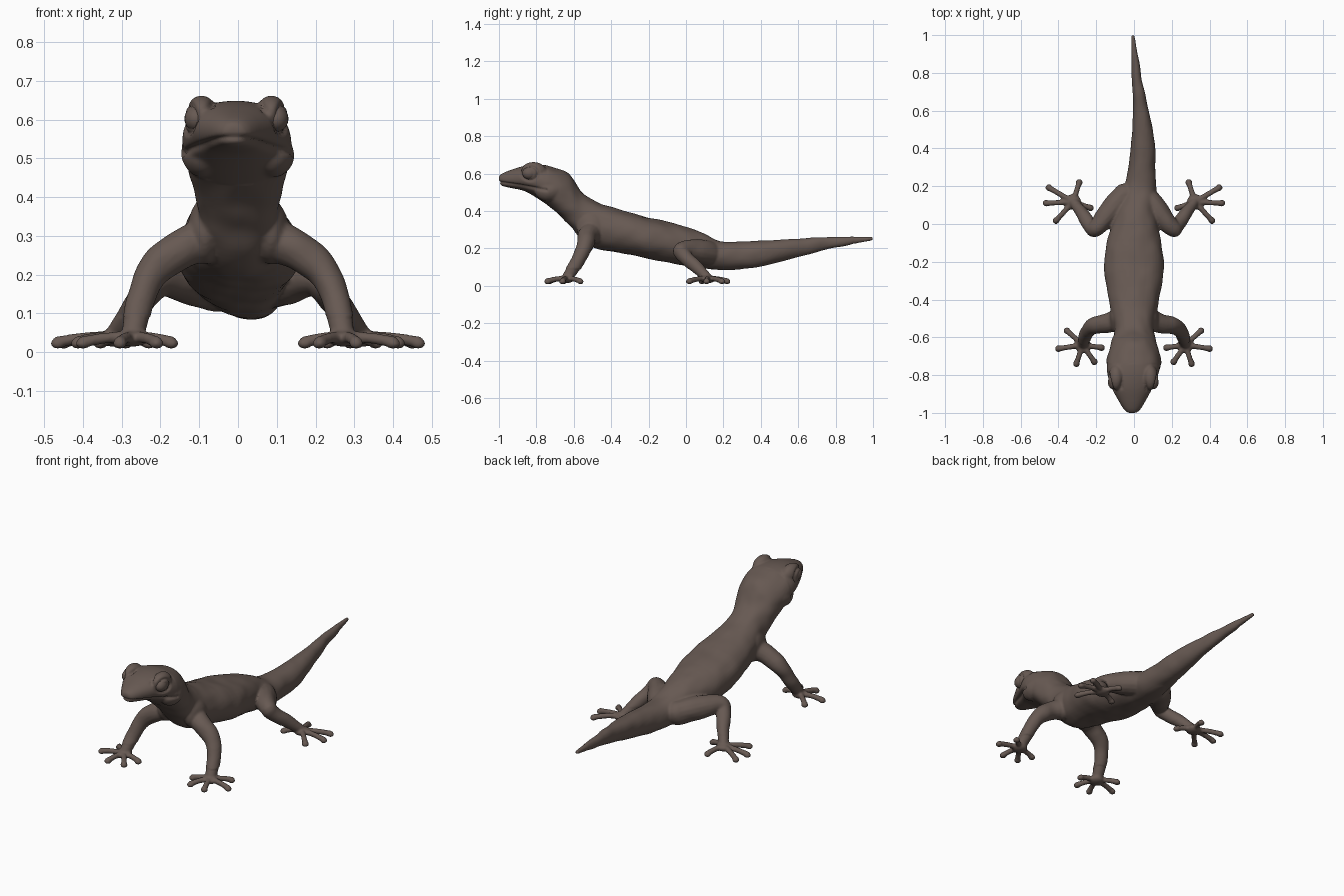
import bpy, bmesh, math
from mathutils import Vector, Matrix, noise

if "Cube" in bpy.data.objects:
    bpy.data.objects.remove(bpy.data.objects["Cube"])

skin = bpy.data.materials.new("brown_skin")
skin.diffuse_color = (0.135, 0.10, 0.085, 1)
skin.use_nodes = True
skin.node_tree.nodes["Principled BSDF"].inputs["Base Color"].default_value = skin.diffuse_color


def spline(pts, steps):
    """Catmull-Rom samples through tuples of any length."""
    p = [pts[0]] + list(pts) + [pts[-1]]
    out = []
    for i in range(1, len(p) - 2):
        for s in range(steps):
            t = s / steps
            out.append([0.5 * (2 * b + (c - a) * t + (2 * a - 5 * b + 4 * c - d) * t * t
                        + (3 * b - a - 3 * c + d) * t ** 3)
                        for a, b, c, d in zip(p[i - 1], p[i], p[i + 1], p[i + 2])])
    return out + [list(pts[-1])]


def loft(bm, rings):
    loops = [[bm.verts.new(v) for v in r] for r in rings]
    n = len(loops[0])
    for a, b in zip(loops, loops[1:]):
        for i in range(n):
            bm.faces.new((a[i], a[(i + 1) % n], b[(i + 1) % n], b[i]))
    bm.faces.new(loops[0][::-1])
    bm.faces.new(loops[-1])


def ellipsoid(bm, centre, radii):
    m = Matrix.Translation(centre) @ Matrix.Diagonal((*radii, 1))
    bmesh.ops.create_uvsphere(bm, u_segments=24, v_segments=16, radius=1, matrix=m)


def tube(bm, pts, steps=6, n=16):
    """Round limb through (x, y, z, radius) points, with rounded ends."""
    s = spline(pts, steps)
    pos = [Vector(q[:3]) for q in s]
    rings = []
    for i, q in enumerate(s):
        d = (pos[min(i + 1, len(s) - 1)] - pos[max(i - 1, 0)]).normalized()
        if i == 0:
            u = d.orthogonal().normalized()
        u = (u - d * u.dot(d)).normalized()
        w = d.cross(u)
        rings.append([pos[i] + q[3] * (u * math.cos(a) + w * math.sin(a))
                      for a in (k * math.tau / n for k in range(n))])
    loft(bm, rings)
    for q in (s[0], s[-1]):
        ellipsoid(bm, q[:3], (q[3],) * 3)


def make_object(name, bm):
    bmesh.ops.recalc_face_normals(bm, faces=bm.faces)
    me = bpy.data.meshes.new(name)
    bm.to_mesh(me)
    bm.free()
    me.materials.append(skin)
    ob = bpy.data.objects.new(name, me)
    bpy.context.collection.objects.link(ob)
    return ob


# head, trunk and tail: y, centre x, half width, top z, bottom z
profile = [
    (-1.0, -.01, .022, .587, .548), (-.98, -.01, .045, .602, .533), (-.93, -.01, .075, .622, .522),
    (-.86, -.01, .112, .642, .505), (-.78, -.005, .138, .648, .458), (-.70, 0, .137, .633, .40),
    (-.62, 0, .118, .592, .32), (-.56, 0, .104, .505, .25), (-.48, 0, .118, .45, .20),
    (-.36, 0, .14, .408, .178), (-.22, 0, .16, .37, .148), (-.08, 0, .14, .338, .122),
    (.06, .01, .105, .295, .097), (.18, .03, .088, .24, .085), (.28, .04, .073, .235, .087),
    (.42, .048, .064, .242, .108), (.60, .036, .041, .254, .155), (.80, .012, .024, .262, .205),
    (1.0, -.006, .009, .262, .243)]

bm = bmesh.new()
rings = []
for y, cx, hw, zt, zb in spline(profile, 5):
    ring = []
    for k in range(40):
        a = k * math.tau / 40
        c, s = math.cos(a), math.sin(a)
        ring.append((cx + hw * math.copysign(abs(c) ** .9, c), y,
                     (zt + zb) / 2 + (zt - zb) / 2 * math.copysign(abs(s) ** .95, s)))
    rings.append(ring)
loft(bm, rings)

# legs and feet: limb points, palm centre, toe tips
front_leg = [(.07, -.50, .29, .06), (.14, -.525, .27, .052), (.215, -.54, .215, .044),
             (.25, -.575, .14, .037), (.27, -.63, .05, .03)]
hind_leg = [(.05, .15, .17, .065), (.12, .07, .185, .064), (.20, -.02, .195, .045),
            (.225, -.015, .165, .04), (.27, .05, .105, .034), (.315, .11, .048, .026)]
front_toes = [(.355, -.565), (.40, -.66), (.305, -.74), (.21, -.73), (.172, -.655)]
hind_toes = [(.29, .22), (.45, .192), (.465, .11), (.413, .018), (.23, .085)]
for side in (-1, 1):
    for limb, palm, toes in ((front_leg, (.272, -.64), front_toes),
                             (hind_leg, (.322, .117), hind_toes)):
        tube(bm, [(side * x, y, z, r) for x, y, z, r in limb])
        ellipsoid(bm, (side * palm[0], palm[1], .036), (.042, .042, .022))
        for tx, ty in toes:
            mx, my = (palm[0] + tx) / 2, (palm[1] + ty) / 2
            tube(bm, [(side * palm[0], palm[1], .038, .017), (side * mx, my, .037, .0145),
                      (side * tx, ty, .026, .0155)], 4, 12)
            ellipsoid(bm, (side * tx, ty, .022), (.019, .019, .014))
    # brow ridge and cheek
    ellipsoid(bm, (side * .09 - .004, -.815, .609), (.042, .07, .053))
    ellipsoid(bm, (side * .09, -.73, .51), (.055, .08, .06))
    # shoulder muscle
    ellipsoid(bm, (side * .085, -.50, .31), (.045, .085, .085))

# blend all skin parts into one smooth surface
rough = make_object("rough_skin", bm)
mod = rough.modifiers.new("blend", 'REMESH')
mod.mode = 'VOXEL'
mod.voxel_size = .0065
mod = rough.modifiers.new("soften", 'SMOOTH')
mod.factor = .5
mod.iterations = 4
mesh = bpy.data.meshes.new_from_object(rough.evaluated_get(bpy.context.evaluated_depsgraph_get()))
bpy.data.objects.remove(rough)
body = bpy.data.objects.new("gecko_body", mesh)
bpy.context.collection.objects.link(body)

# mouth groove, eye sockets and light skin wrinkles
normals = [v.normal.copy() for v in mesh.vertices]
for v, nrm in zip(mesh.vertices, normals):
    x, y, z = v.co
    push = 0
    if y < -.74:
        lip = .553 - .16 * (y + 1)
        push -= .009 * math.exp(-((z - lip) / .007) ** 2)
        ring = math.hypot((y + .835) / .044, (z - .602) / .038)
        if abs(x) > .06:
            push -= .009 * math.exp(-((ring - 1) / .16) ** 2)
    elif z > .09 and y < .9:
        push += .004 * noise.noise(Vector((x * 16, y * 12, z * 16)))
    v.co += nrm * push
for p in mesh.polygons:
    p.use_smooth = True

# eyeballs
for side, label in ((-1, "left"), (1, "right")):
    bm = bmesh.new()
    ellipsoid(bm, (side * .104 - .004, -.837, .602), (.030, .038, .033))
    eye = make_object(label + "_eye", bm)
    for p in eye.data.polygons:
        p.use_smooth = True
